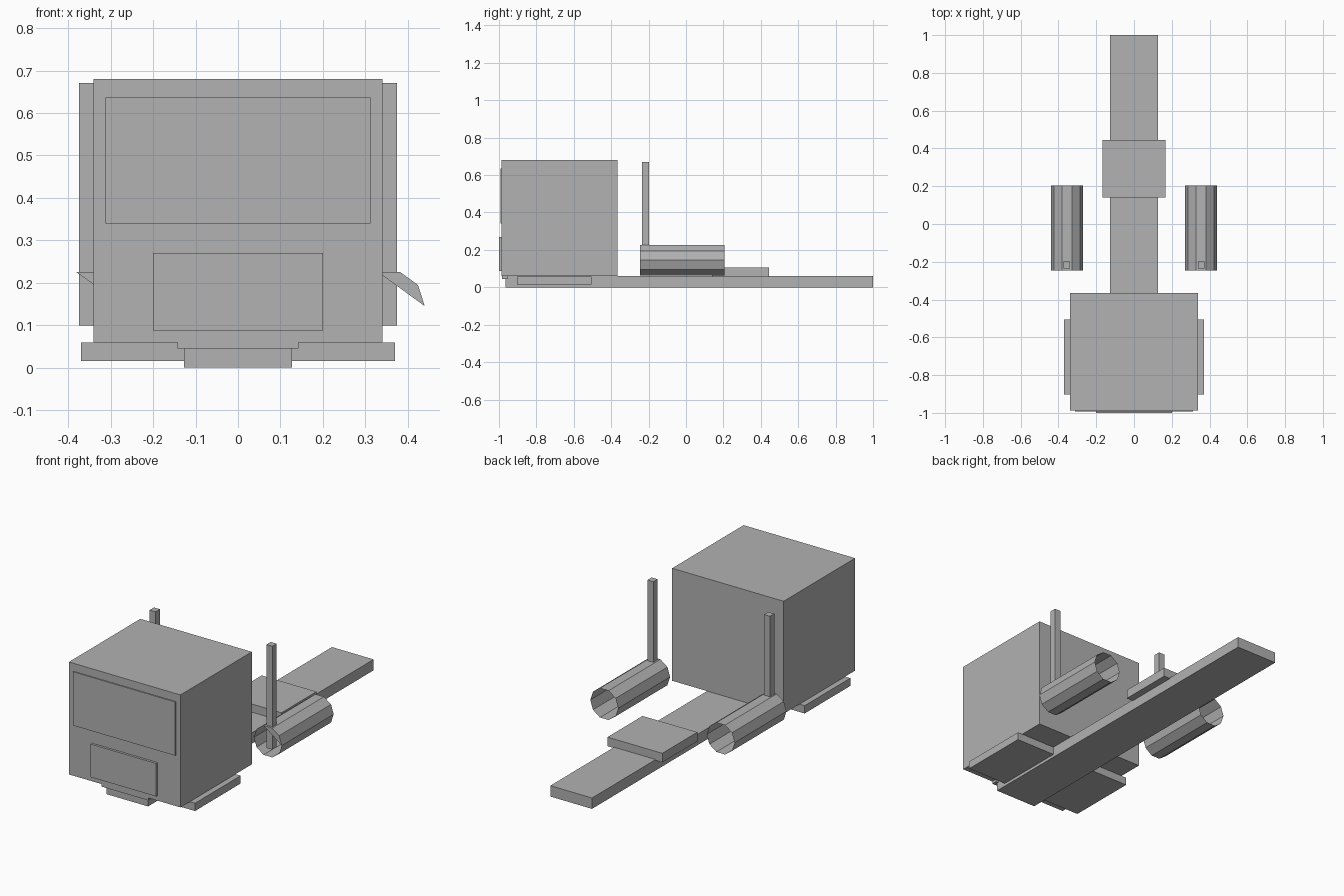
import bpy, bmesh, math

if "Cube" in bpy.data.objects:
    bpy.data.objects.remove(bpy.data.objects["Cube"])

grey = bpy.data.materials.new("plain grey")
grey.diffuse_color = (0.445, 0.445, 0.445, 1)
grey.use_nodes = True
grey.node_tree.nodes["Principled BSDF"].inputs["Base Color"].default_value = grey.diffuse_color


def finish(name, bm):
    mesh = bpy.data.meshes.new(name)
    bm.to_mesh(mesh)
    bm.free()
    mesh.materials.append(grey)
    obj = bpy.data.objects.new(name, mesh)
    bpy.context.collection.objects.link(obj)
    return obj


def box(name, x, y, z):
    """Box from (min, max) ranges on each axis."""
    bm = bmesh.new()
    bmesh.ops.create_cube(bm, size=1)
    for v in bm.verts:
        v.co = [r[0] if c < 0 else r[1] for c, r in zip(v.co, (x, y, z))]
    return finish(name, bm)


def tank(name, cx, cz, r, y0, y1, sides=10):
    """Open low-poly tube along y with a partial cap on the front end."""
    bm = bmesh.new()
    rings = []
    for y in (y0, y1):
        rings.append([bm.verts.new((cx + r * math.cos(math.tau * i / sides), y,
                                    cz + r * math.sin(math.tau * i / sides)))
                      for i in range(sides)])
    front, back = rings
    for i in range(sides):
        j = (i + 1) % sides
        bm.faces.new((front[i], front[j], back[j], back[i]))
    bm.faces.new(front[3::-1])
    bm.normal_update()
    bmesh.ops.recalc_face_normals(bm, faces=bm.faces)
    return finish(name, bm)


# Frame rail and coupling plate
box("chassis", (-0.127, 0.127), (-0.965, 1.0), (0, 0.06))
box("coupling_plate", (-0.167, 0.167), (0.14, 0.445), (0.055, 0.105))

# Cab with windscreen, grille, lower lip and side steps
box("cab", (-0.34, 0.34), (-0.987, -0.365), (0.06, 0.68))
box("windscreen", (-0.312, 0.312), (-0.993, -0.985), (0.34, 0.636))
box("grille", (-0.2, 0.2), (-1.0, -0.985), (0.088, 0.27))
box("front_lip", (-0.143, 0.143), (-0.985, -0.955), (0.045, 0.065))
box("side_steps", (-0.37, 0.37), (-0.903, -0.505), (0.016, 0.059))

# Fuel tanks and exhaust stacks on both sides
for side, s in (("left", -1), ("right", 1)):
    tank(side + "_fuel_tank", s * 0.355, 0.145, 0.085, -0.247, 0.205)
    xs = sorted((s * 0.338, s * 0.374))
    box(side + "_exhaust_stack", xs, (-0.235, -0.198), (0.1, 0.67))
